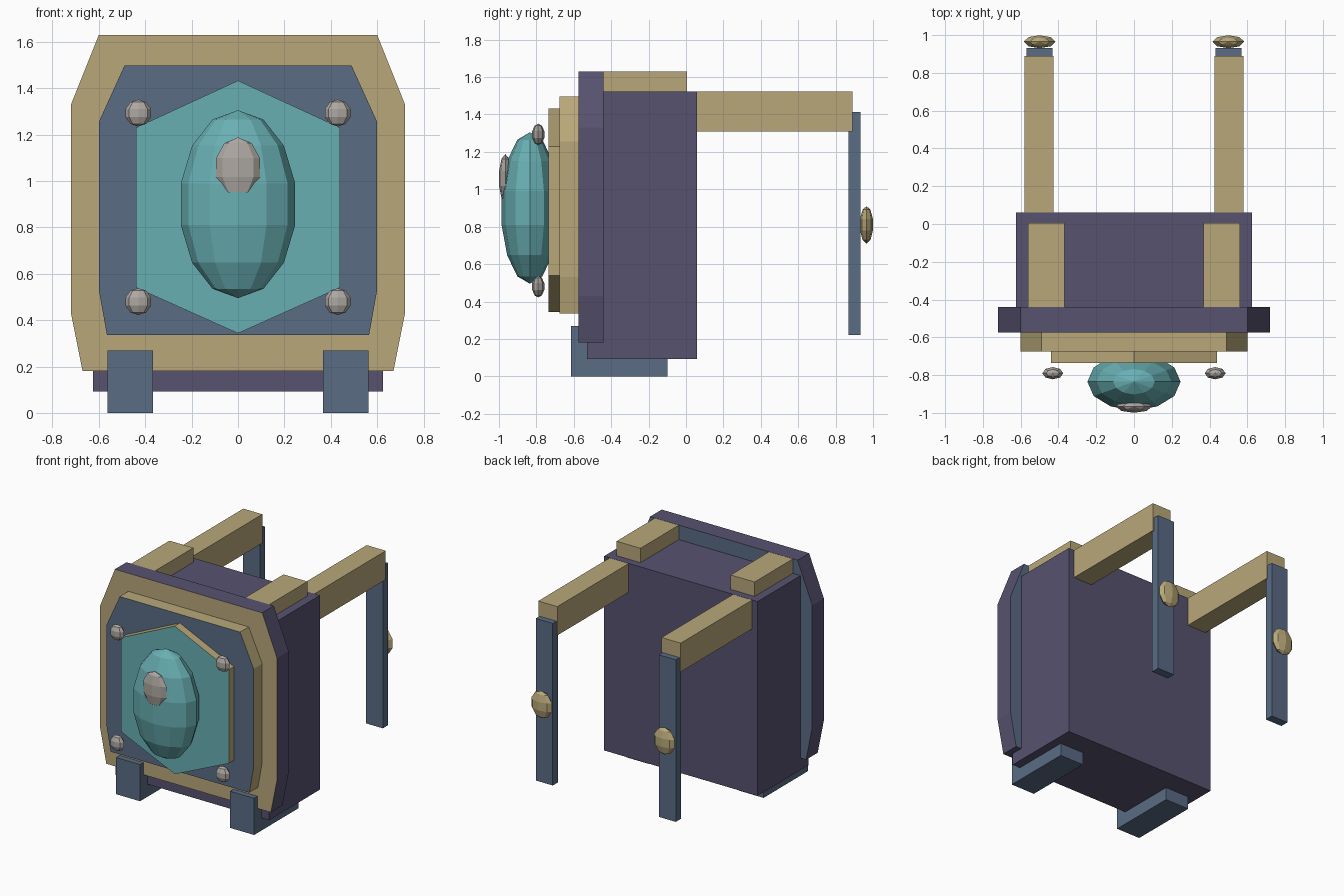
import bpy, bmesh
from mathutils import Matrix

if "Cube" in bpy.data.objects:
    bpy.data.objects.remove(bpy.data.objects["Cube"])


def material(name, r, g, b):
    m = bpy.data.materials.new(name)
    m.diffuse_color = (r, g, b, 1)
    m.use_nodes = True
    m.node_tree.nodes["Principled BSDF"].inputs["Base Color"].default_value = m.diffuse_color
    return m


TAN = material("tan", 0.48, 0.39, 0.19)
BLUE = material("blue", 0.10, 0.15, 0.23)
PURPLE = material("purple", 0.095, 0.085, 0.16)
TEAL = material("teal", 0.14, 0.43, 0.45)
PALE = material("pale_grey", 0.42, 0.39, 0.36)


def finish(name, bm, *mats):
    bmesh.ops.recalc_face_normals(bm, faces=bm.faces)
    mesh = bpy.data.meshes.new(name)
    bm.to_mesh(mesh)
    bm.free()
    for m in mats:
        mesh.materials.append(m)
    ob = bpy.data.objects.new(name, mesh)
    bpy.context.collection.objects.link(ob)
    return ob


def box(name, x, y, z, mat):
    """Box from (min, max) ranges on each axis."""
    bm = bmesh.new()
    size = [r[1] - r[0] for r in (x, y, z)]
    mid = [(r[0] + r[1]) / 2 for r in (x, y, z)]
    bmesh.ops.create_cube(bm, size=1, matrix=Matrix.Translation(mid) @ Matrix.Diagonal((*size, 1)))
    return finish(name, bm, mat)


def ball(name, centre, radii, mat, segments=8, rings=5):
    """Faceted ellipsoid."""
    bm = bmesh.new()
    bmesh.ops.create_uvsphere(bm, u_segments=segments, v_segments=rings, radius=1,
                              matrix=Matrix.Translation(centre) @ Matrix.Diagonal((*radii, 1)))
    return finish(name, bm, mat)


def plate(name, half, y_front, y_back, front, side, back):
    """Mirrored outline extruded in y, with front, side and back colours."""
    outline = half + [(-x, z) for x, z in reversed(half) if x > 0]
    bm = bmesh.new()
    face = bm.faces.new([bm.verts.new((x, y_front, z)) for x, z in outline])
    ext = bmesh.ops.extrude_face_region(bm, geom=[face], use_keep_orig=True)
    for v in ext["geom"]:
        if isinstance(v, bmesh.types.BMVert):
            v.co.y = y_back
    for f in bm.faces:
        ys = [v.co.y for v in f.verts]
        if max(ys) - min(ys) > 1e-4:
            f.material_index = 1
        elif abs(ys[0] - y_back) < 1e-4:
            f.material_index = 2
    return finish(name, bm, front, side, back)


# Main body
box("body", (-0.625, 0.625), (-0.53, 0.06), (0.093, 1.523), PURPLE)

# Stepped front plates
plate("front_frame", [(0.60, 1.63), (0.72, 1.33), (0.72, 0.43), (0.67, 0.18)],
      -0.575, -0.44, TAN, PURPLE, BLUE)
plate("middle_panel", [(0.49, 1.497), (0.60, 1.255), (0.60, 0.53), (0.565, 0.335)],
      -0.675, -0.575, BLUE, TAN, BLUE)
plate("hexagon_panel", [(0, 1.433), (0.44, 1.23), (0.44, 0.54), (0, 0.343)],
      -0.735, -0.675, TEAL, TAN, BLUE)

# Gem with a pale highlight
ball("gem", (0, -0.835, 0.90), (0.253, 0.155, 0.405), TEAL, 12, 7)
ball("gem_highlight", (0, -0.966, 1.058), (0.10, 0.035, 0.13), PALE)

for s, side in ((-1, "left"), (1, "right")):
    def span(a, b):
        return tuple(sorted((s * a, s * b)))

    # Bolts on the front
    for z, level in ((0.48, "lower"), (1.293, "upper")):
        ball(f"bolt_{level}_{side}", (s * 0.43, -0.79, z), (0.058, 0.034, 0.058), PALE)
    # Feet and top rails
    box(f"foot_{side}", span(0.367, 0.562), (-0.615, -0.10), (0, 0.27), BLUE)
    box(f"top_rail_{side}", span(0.367, 0.562), (-0.51, 0.005), (1.40, 1.629), TAN)
    # Rear arms with hanging straps and studs
    box(f"arm_{side}", span(0.425, 0.58), (0.0, 0.89), (1.31, 1.522), TAN)
    box(f"strap_{side}", span(0.432, 0.57), (0.87, 0.933), (0.22, 1.413), BLUE)
    ball(f"stud_{side}", (s * 0.50, 0.965, 0.81), (0.088, 0.036, 0.10), TAN)
